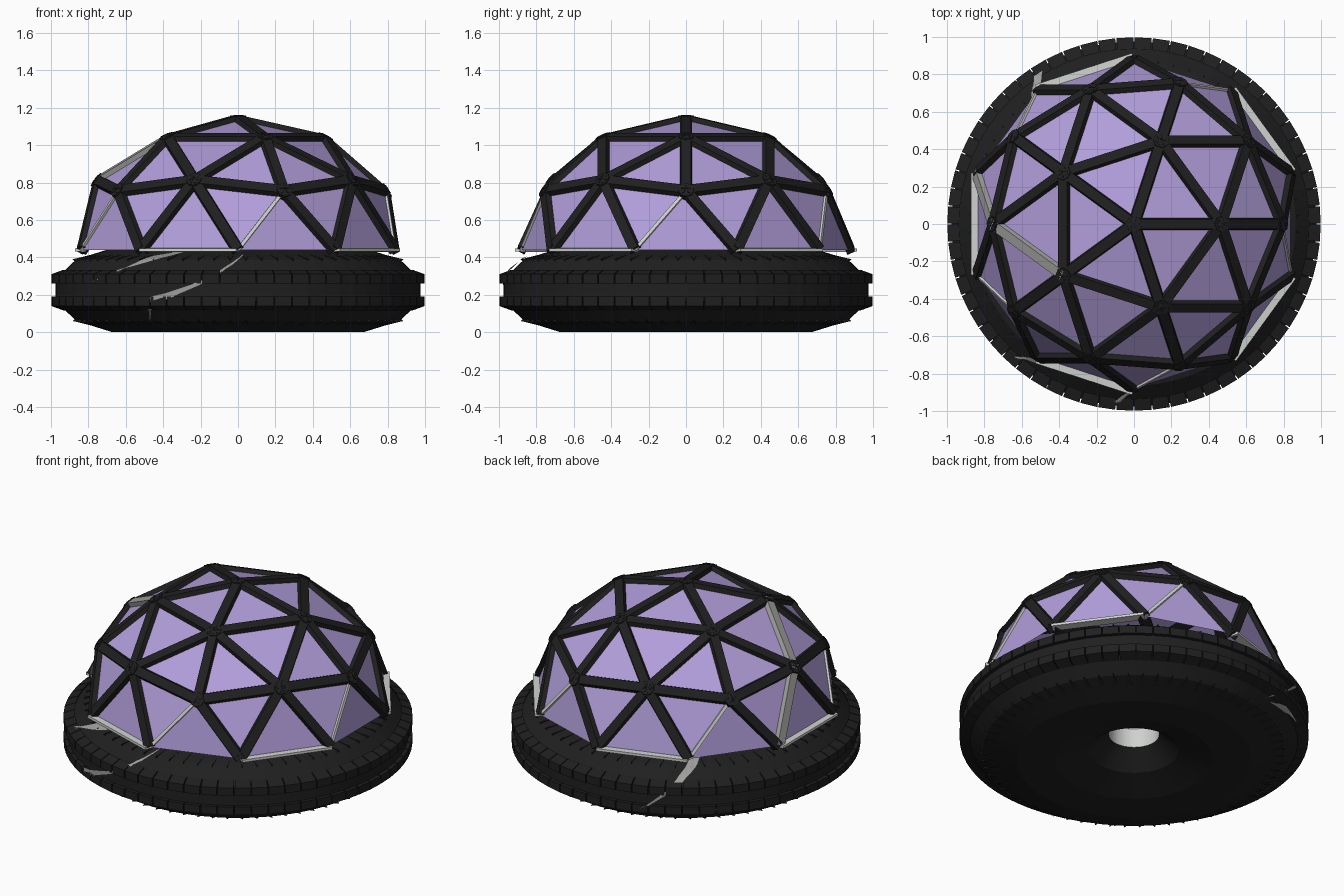
import bpy, bmesh, math
from mathutils import Vector

if "Cube" in bpy.data.objects:
    bpy.data.objects.remove(bpy.data.objects["Cube"])

def mat(name, c):
    m = bpy.data.materials.new(name)
    m.diffuse_color = (*c, 1)
    m.use_nodes = True
    m.node_tree.nodes["Principled BSDF"].inputs["Base Color"].default_value = m.diffuse_color
    return m

BLACK = mat("black", (0.014, 0.014, 0.014))
PURPLE = mat("lavender", (0.44, 0.34, 0.70))
LIGHT = mat("light grey", (0.62, 0.64, 0.62))
GREY = mat("vein grey", (0.34, 0.34, 0.33))

def finish(bm, name, mats, fix=True):
    if fix:
        bmesh.ops.recalc_face_normals(bm, faces=bm.faces)
    me = bpy.data.meshes.new(name)
    bm.to_mesh(me)
    bm.free()
    for m in mats:
        me.materials.append(m)
    ob = bpy.data.objects.new(name, me)
    bpy.context.collection.objects.link(ob)
    return ob

def hexa(bm, pts, mi=0):
    # box from 4 points of one end and 4 of the other
    v = [bm.verts.new(p) for p in pts]
    for q in ((0, 1, 2, 3), (4, 5, 6, 7), (0, 1, 5, 4), (1, 2, 6, 5), (2, 3, 7, 6), (3, 0, 4, 7)):
        bm.faces.new([v[i] for i in q]).material_index = mi

def polar(r, a, z):
    return Vector((r * math.cos(a), r * math.sin(a), z))

# ---- tyre body: squashed ring, 12-sided section ----
SEG, MID = 64, 0.225
prof = []
for i in range(12):
    t = math.radians(-75 + 30 * i)
    prof.append((0.56 + 0.43 * math.cos(t), MID + 0.233 * math.sin(t)))
bm = bmesh.new()
rings = [[bm.verts.new(polar(r, math.tau * k / SEG, z)) for r, z in prof] for k in range(SEG)]
for k in range(SEG):
    a, b = rings[k], rings[(k + 1) % SEG]
    for i in range(12):
        j = (i + 1) % 12
        f = bm.faces.new((a[i], b[i], b[j], a[j]))
        # pale lining of the centre hole
        f.material_index = 1 if max(prof[i][0], prof[j][0]) < 0.26 and prof[i][1] > 0.2 else 0
finish(bm, "tyre_body", [BLACK, LIGHT])

def outer_r(z):
    # radius of the outer tyre wall at height z
    for (r0, z0), (r1, z1) in zip(prof[:5], prof[1:6]):
        if z0 <= z <= z1:
            return r0 + (r1 - r0) * (z - z0) / (z1 - z0)
    return prof[0][0]

# ---- tread lugs and pointed shoulder teeth, mirrored about the middle ----
bm = bmesh.new()
for k in range(SEG):
    a = math.tau * (k + 0.5) / SEG
    for s in (1, -1):
        h = 0.046
        sec = [(0.955, 0.035), (0.998, 0.035), (0.998, 0.085), (0.935, 0.108)]
        hexa(bm, [polar(r, a - h, MID + s * z) for r, z in sec] +
                 [polar(r, a + h, MID + s * z) for r, z in sec])
        zt, zb = 0.198, 0.145
        p = [polar(outer_r(MID + zt) - 0.01, a - 0.04, MID + s * zt),
             polar(outer_r(MID + zt) - 0.01, a + 0.04, MID + s * zt),
             polar(outer_r(MID + zb) - 0.02, a, MID + s * zb),
             polar(outer_r(MID + 0.165) + 0.022, a, MID + s * 0.165)]
        v = [bm.verts.new(q) for q in p]
        for q in ((0, 1, 2), (0, 1, 3), (1, 2, 3), (2, 0, 3)):
            bm.faces.new([v[i] for i in q])
finish(bm, "tyre_tread", [BLACK])

# ---- pale veins: thin strips lying on the tyre wall (angle, height, width) ----
veins = [
    [(237, .05, .008), (240, .12, .03), (242, .165, .055), (247, .19, .04), (258, .26, .022), (268, .36, .018), (272, .41, .01)],
    [(219, .27, .008), (230, .34, .012), (237, .385, .04), (245, .415, .025), (249, .43, .008)],
    [(131, .43, .03), (127, .39, .06), (121, .31, .035), (113, .2, .018), (105, .1, .006)],
    [(136, .17, .006), (128, .14, .03), (118, .12, .022), (108, .1, .006)],
]
bm = bmesh.new()
for path in veins:
    prev = None
    for (a0, z0, w0), (a1, z1, w1) in zip(path, path[1:]):
        for i in range(6):
            t = i / 5
            a, z, w = (p + (q - p) * t for p, q in ((a0, a1), (z0, z1), (w0, w1)))
            row = []
            for s in (-0.5, 0, 0.5):
                zz = min(max(z + s * w, 0.002), 0.448)
                lift = 0.022 if 0.11 < zz < 0.34 else 0.012
                row.append(bm.verts.new(polar(min(outer_r(zz) + lift, 1.0), math.radians(a), zz + (0.006 if zz > 0.33 else 0))))
            if prev:
                for j in (0, 1):
                    bm.faces.new((prev[j], row[j], row[j + 1], prev[j + 1]))
            prev = row
finish(bm, "tyre_veins", [GREY], False)

# ---- dome panels: upper half of a two-frequency geodesic sphere ----
RAD, HT, BASE = 0.88, 0.70, 0.44
bm = bmesh.new()
bmesh.ops.create_icosphere(bm, subdivisions=2, radius=1)
bmesh.ops.delete(bm, geom=[v for v in bm.verts if v.co.z < -0.01], context='VERTS')
unit = [v.co.copy() for v in bm.verts]
bm.verts.index_update()
edges = [(e.verts[0].index, e.verts[1].index) for e in bm.edges]
for v in bm.verts:
    v.co = Vector((v.co.x * RAD, v.co.y * RAD, BASE + v.co.z * HT))
pos = [v.co.copy() for v in bm.verts]
finish(bm, "dome_panels", [PURPLE])

def normal(p):
    return Vector((p.x / RAD, p.y / RAD, (p.z - BASE) * RAD / HT ** 2)).normalized()

def strut(bm, a, b, width, out, mi):
    n = normal((a + b) / 2)
    side = (b - a).cross(n).normalized()
    pts = []
    for p in (a, b):
        for w, d in ((-0.5, -0.02), (0.5, -0.02), (0.36, out), (-0.36, out)):
            pts.append(p + side * w * width + n * d)
    hexa(bm, pts, mi)

def ang(p):
    return round(math.degrees(math.atan2(p.y, p.x))) % 360

# ---- dome struts, with narrow pale ones repeating five times near the rim ----
bm = bmesh.new()
for i, j in edges:
    if unit[i].z > unit[j].z:
        i, j = j, i
    lo, hi, a, b = unit[i], unit[j], pos[i], pos[j]
    if hi.z < 0.01:
        mid = ang((a + b) / 2)
        if mid % 72 == 36:      # pale strip along alternate rim edges
            strut(bm, a, b, 0.022, 0.035, 1)
        continue
    if lo.z < 0.01 and ang(hi) % 72 == 0 and (ang(hi) - ang(lo)) % 360 == 18:
        strut(bm, a, b, 0.025, 0.010, 1)
        continue
    veined = (ang(lo) == 162 and ang(hi) == 180 and lo.z < 0.01) or \
             (ang(lo) == 180 and ang(hi) == 216 and hi.z > 0.8)
    strut(bm, a, b, 0.072, 0.022, 2 if veined else 0)
# node caps joining the struts
for u, p in zip(unit, pos):
    if u.z < 0.01:
        continue
    n = normal(p)
    x = n.orthogonal().normalized()
    y = n.cross(x)
    bot, top = [], []
    for k in range(8):
        d = x * math.cos(k * math.tau / 8) + y * math.sin(k * math.tau / 8)
        bot.append(bm.verts.new(p + d * 0.046 - n * 0.02))
        top.append(bm.verts.new(p + d * 0.042 + n * 0.018))
    bm.faces.new(top)
    bm.faces.new(bot)
    for k in range(8):
        m = (k + 1) % 8
        bm.faces.new((bot[k], bot[m], top[m], top[k]))
finish(bm, "dome_struts", [BLACK, LIGHT, GREY])
